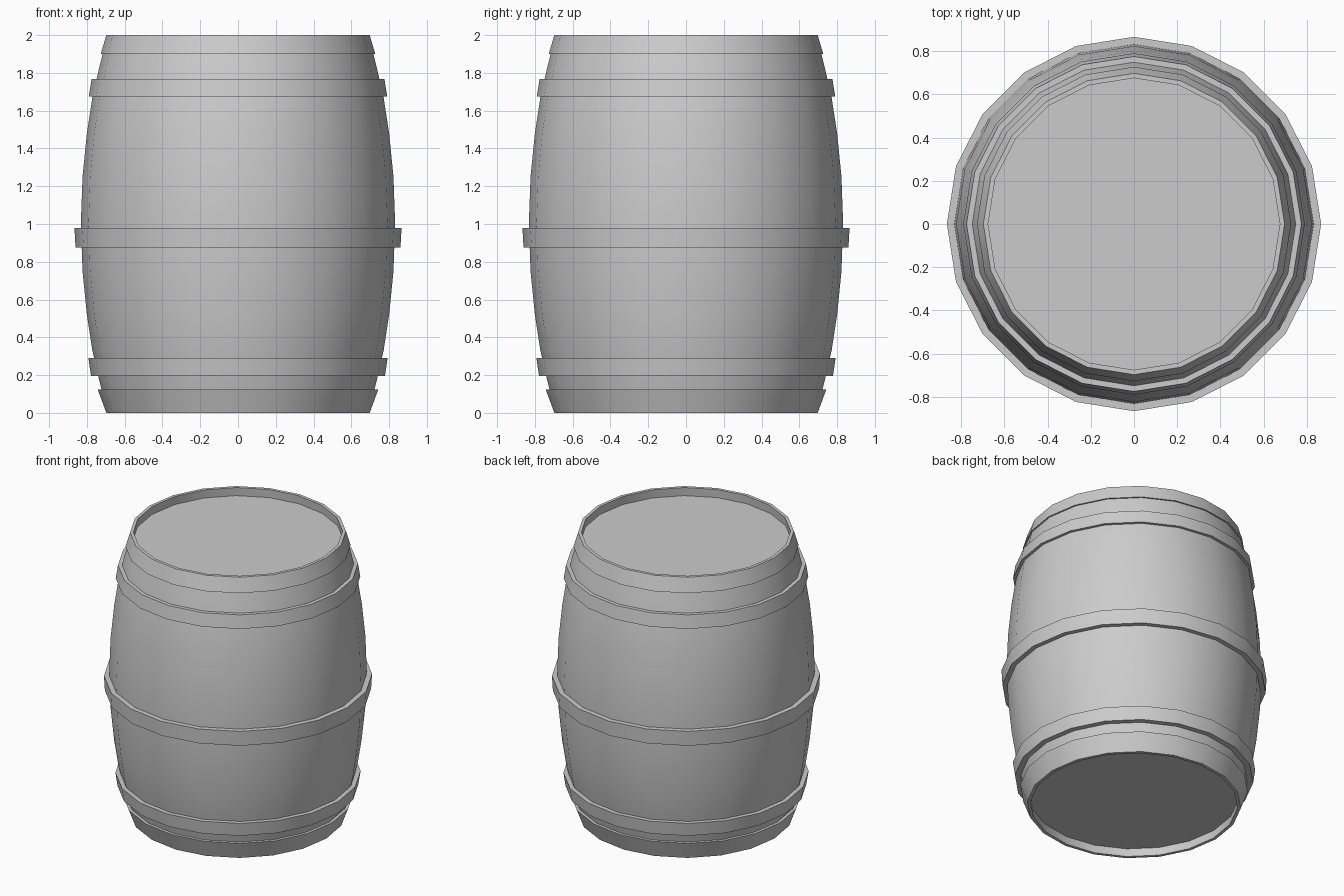
import bpy, bmesh, math

if "Cube" in bpy.data.objects:
    bpy.data.objects.remove(bpy.data.objects["Cube"])

SIDES = 20


def lathe(name, profile, loop=False):
    """Spin (radius, z) points around z; closed ring if loop, else capped ends."""
    bm = bmesh.new()
    rings = []
    for r, z in profile:
        rings.append([bm.verts.new((r * math.cos(2 * math.pi * i / SIDES),
                                    r * math.sin(2 * math.pi * i / SIDES), z))
                      for i in range(SIDES)])
    pairs = list(zip(rings, rings[1:]))
    if loop:
        pairs.append((rings[-1], rings[0]))
    for a, b in pairs:
        for i in range(SIDES):
            j = (i + 1) % SIDES
            bm.faces.new((a[i], a[j], b[j], b[i]))
    if not loop:
        bm.faces.new(rings[0])
        bm.faces.new(rings[-1])
    bmesh.ops.recalc_face_normals(bm, faces=bm.faces)
    mesh = bpy.data.meshes.new(name)
    bm.to_mesh(mesh)
    bm.free()
    ob = bpy.data.objects.new(name, mesh)
    bpy.context.collection.objects.link(ob)
    bpy.ops.object.select_all(action='DESELECT')
    ob.select_set(True)
    bpy.context.view_layer.objects.active = ob
    bpy.ops.object.shade_smooth_by_angle(angle=math.radians(30))
    return ob


# bulging staves with recessed heads at both ends
half = [(0.68, 0.06), (0.675, 0.0), (0.69, 0.0), (0.732, 0.16), (0.771, 0.33),
        (0.80, 0.52), (0.823, 0.75)]
lathe("barrel_body", half + [(0.832, 1.0)] + [(r, 2 - z) for r, z in reversed(half)])

# metal hoops: bottom z, top z, bottom radius, top radius
hoops = {
    "bottom_hoop": (0.0, 0.125, 0.697, 0.743),
    "lower_hoop": (0.195, 0.29, 0.778, 0.792),
    "middle_hoop": (0.875, 0.98, 0.86, 0.866),
    "upper_hoop": (1.675, 1.768, 0.79, 0.775),
    "top_hoop": (1.9, 2.0, 0.727, 0.697),
}
for name, (z0, z1, r0, r1) in hoops.items():
    t0 = 0.007 if z0 == 0 else 0.05
    t1 = 0.007 if z1 == 2 else 0.05
    lathe(name, [(r0 - t0, z0), (r0, z0), (r1, z1), (r1 - t1, z1)], loop=True)
